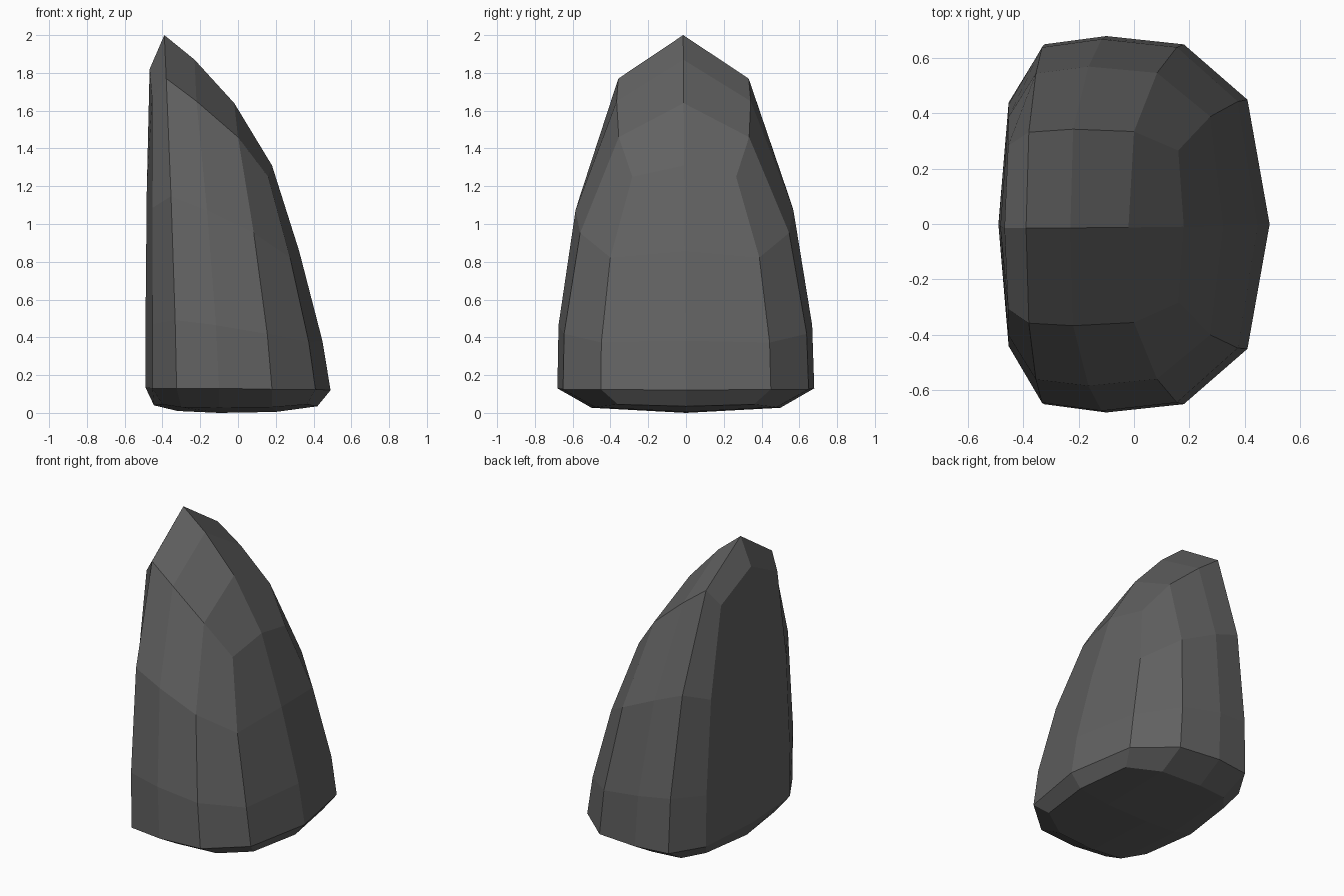
import bpy
import bmesh

default_cube = bpy.data.objects.get("Cube")
if default_cube:
    bpy.data.objects.remove(default_cube, do_unlink=True)

# Half outlines from the right edge (+x) round the back to the left edge (-x)
foot_outline = [(.49, 0, .12), (.41, .45, .125), (.18, .65, .125), (-.1, .68, .13),
                (-.325, .65, .13), (-.453, .44, .13), (-.49, 0, .135)]
shoulder_outline = [(.18, 0, 1.31), (.16, .275, 1.25), (0, .345, 1.46), (-.22, .355, 1.65),
                    (-.38, .345, 1.77), (-.455, .295, 1.67), (-.468, 0, 1.82)]
base_outline = [(.42, 0, .035), (.365, .36, .045), (.18, .48, .03), (-.1, .5, .027),
                (-.3, .48, .03), (-.4, .36, .045), (-.445, 0, .04)]
crest = [(-.02, 0, 1.64), (-.23, 0, 1.87), (-.39, 0, 2)]
keel = [(.2, 0, .005), (-.1, 0, 0), (-.32, 0, .01)]


def curved_point(low, high, t):
    """Point on a side column that leans in faster towards the top."""
    lean_x = t ** (1.3 if low[0] > -.4 else 2.4)
    lean_y = t ** 2.4
    return (low[0] + (high[0] - low[0]) * lean_x,
            low[1] + (high[1] - low[1]) * lean_y,
            low[2] + (high[2] - low[2]) * t)


def add_vert(bm, point):
    # The upper part drifts slightly towards the front
    x, y, z = point
    return bm.verts.new((x, y - .0075 * z, z))


def full_ring(bm, half):
    mirrored = [(x, -y, z) for x, y, z in reversed(half[1:-1])]
    return [add_vert(bm, p) for p in half + mirrored]


def cap(bm, ring, middle_points):
    """Close a ring with rows of quads meeting along a central line."""
    count = len(ring)
    half = count // 2
    middle = [ring[0]] + [add_vert(bm, p) for p in middle_points] + [ring[half]]
    for side in (1, -1):
        edge = [ring[side * i % count] for i in range(half + 1)]
        for i in range(len(middle) - 1):
            bm.faces.new((middle[i], edge[i + 1], edge[i + 2], middle[i + 1])
                         if i else (edge[0], edge[1], edge[2], middle[1]))


bm = bmesh.new()

# Sides
halves = [base_outline]
for t in (0, .22, .62, 1):
    halves.append([curved_point(a, b, t) for a, b in zip(foot_outline, shoulder_outline)])
rings = [full_ring(bm, half) for half in halves]
for low, high in zip(rings, rings[1:]):
    for i in range(len(low)):
        j = (i + 1) % len(low)
        bm.faces.new((low[i], low[j], high[j], high[i]))

# Ridged top and shallow underside
cap(bm, rings[-1], crest)
cap(bm, rings[0], keel)
bmesh.ops.recalc_face_normals(bm, faces=bm.faces)

mesh = bpy.data.meshes.new("stone")
bm.to_mesh(mesh)
bm.free()
stone = bpy.data.objects.new("stone", mesh)
bpy.context.collection.objects.link(stone)

# Dark grey stone
grey = bpy.data.materials.new("dark grey stone")
grey.use_nodes = True
colour = (.12, .12, .12, 1)
grey.diffuse_color = colour
grey.node_tree.nodes["Principled BSDF"].inputs["Base Color"].default_value = colour
mesh.materials.append(grey)
